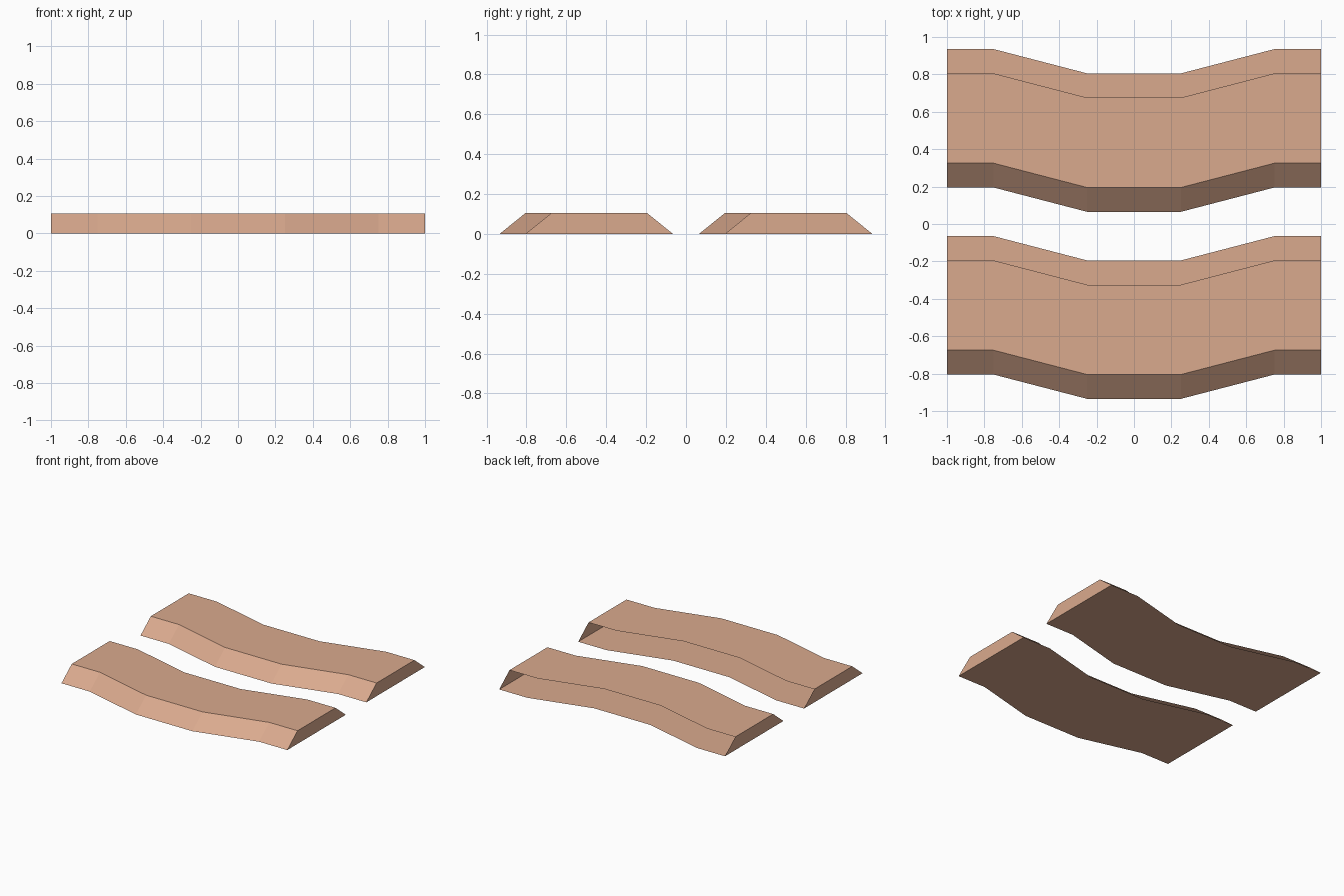
import bpy
import bmesh

if "Cube" in bpy.data.objects:
    bpy.data.objects.remove(bpy.data.objects["Cube"])

clay = bpy.data.materials.new("warm clay")
clay.diffuse_color = (0.70, 0.40, 0.27, 1.0)
clay.use_nodes = True
clay.node_tree.nodes["Principled BSDF"].inputs["Base Color"].default_value = clay.diffuse_color

HEIGHT = 0.105
# plan line of the wavy strip: x position and y shift
PATH = [(-1, 0), (-0.75, 0), (-0.25, -0.13), (0.25, -0.13), (0.75, 0), (1, 0)]
# trapezoid section at the strip ends: y and z
SECTION = [(0.935, 0), (0.195, 0), (0.325, HEIGHT), (0.805, HEIGHT)]


def wavy_strip(name, y_offset):
    bm = bmesh.new()
    rings = [[bm.verts.new((x, y + shift + y_offset, z)) for y, z in SECTION]
             for x, shift in PATH]
    # underside, front slope and top; the back slope is left open
    for a, b in zip(rings, rings[1:]):
        for i in range(3):
            bm.faces.new((a[i], a[i + 1], b[i + 1], b[i]))
    # end caps
    bm.faces.new(rings[0][::-1])
    bm.faces.new(rings[-1])
    bmesh.ops.recalc_face_normals(bm, faces=bm.faces)
    # the underside must face down
    bm.normal_update()
    if any(f.normal.z > 0.9 and f.calc_center_median().z < 0.01 for f in bm.faces):
        bmesh.ops.reverse_faces(bm, faces=bm.faces)
    mesh = bpy.data.meshes.new(name)
    bm.to_mesh(mesh)
    bm.free()
    mesh.materials.append(clay)
    bpy.context.collection.objects.link(bpy.data.objects.new(name, mesh))


wavy_strip("back_strip", 0)
wavy_strip("front_strip", -1)
